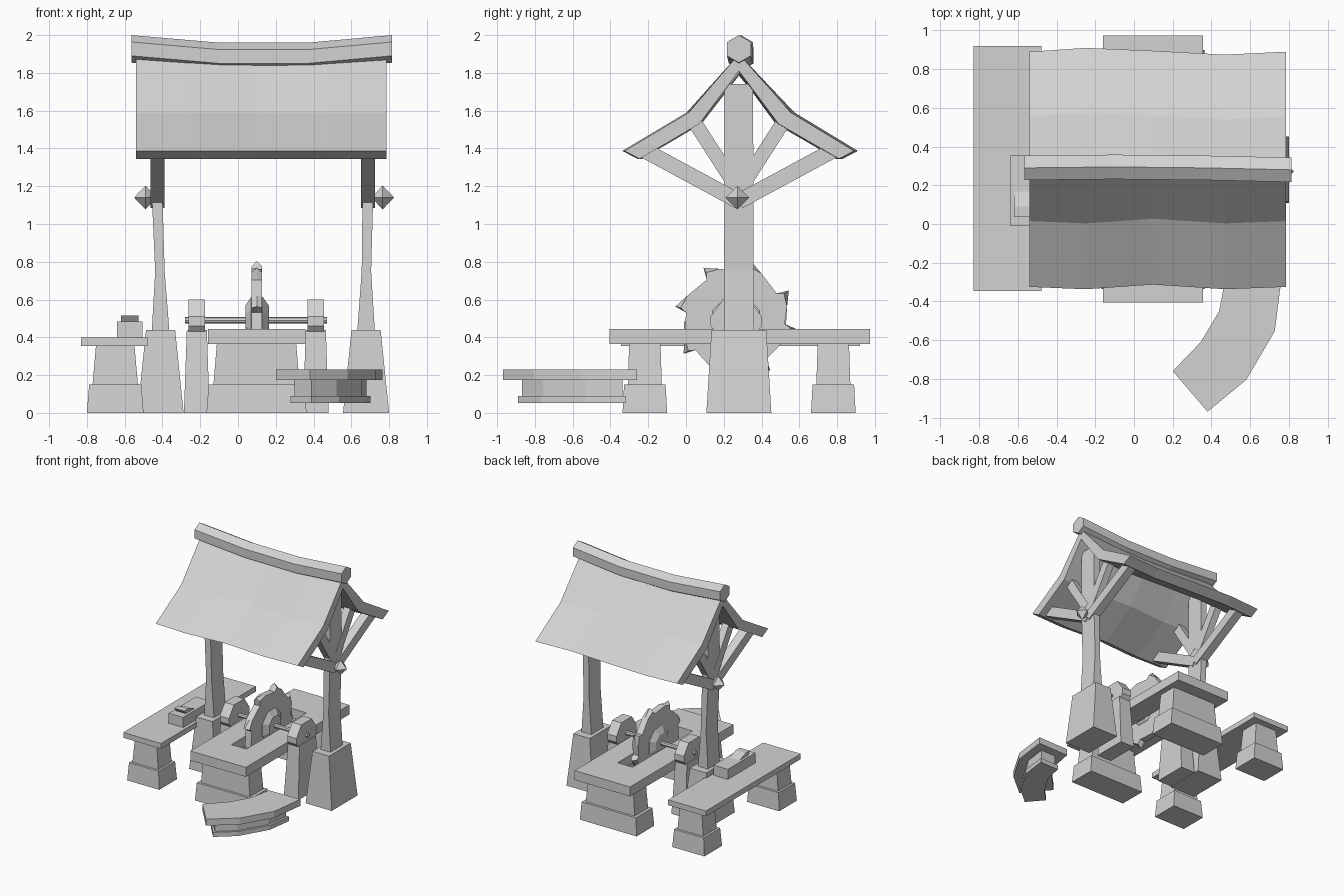
import bpy, bmesh
from math import sin, cos, pi, radians
from mathutils import Vector

if "Cube" in bpy.data.objects:
    bpy.data.objects.remove(bpy.data.objects["Cube"], do_unlink=True)

grey = bpy.data.materials.new("plain_grey")
grey.use_nodes = True
grey.diffuse_color = (0.65, 0.65, 0.65, 1)
shader = next(n for n in grey.node_tree.nodes if n.type == 'BSDF_PRINCIPLED')
shader.inputs["Base Color"].default_value = grey.diffuse_color
shader.inputs["Roughness"].default_value = 0.8


def loft(name, rings):
    """Skin equal-length rings of points and cap both ends."""
    bm = bmesh.new()
    vs = [[bm.verts.new(p) for p in ring] for ring in rings]
    n = len(rings[0])
    for a, b in zip(vs, vs[1:]):
        for i in range(n):
            j = (i + 1) % n
            bm.faces.new((a[i], a[j], b[j], b[i]))
    bm.faces.new(vs[0])
    bm.faces.new(vs[-1])
    bmesh.ops.recalc_face_normals(bm, faces=bm.faces)
    mesh = bpy.data.meshes.new(name)
    bm.to_mesh(mesh)
    bm.free()
    mesh.materials.append(grey)
    ob = bpy.data.objects.new(name, mesh)
    bpy.context.collection.objects.link(ob)
    return ob


def tower(name, cx, cy, levels):
    """Rectangular column; levels are (z, half x, half y)."""
    corners = ((-1, -1), (1, -1), (1, 1), (-1, 1))
    return loft(name, [[(cx + sx * hx, cy + sy * hy, z) for sx, sy in corners]
                       for z, hx, hy in levels])


def box(name, x0, x1, y0, y1, z0, z1):
    hx, hy = (x1 - x0) / 2, (y1 - y0) / 2
    return tower(name, x0 + hx, y0 + hy, [(z0, hx, hy), (z1, hx, hy)])


def prism_x(name, profile, x0, x1):
    """Extrude a (y, z) profile along x."""
    return loft(name, [[(x, y, z) for y, z in profile] for x in (x0, x1)])


def circle(cy, cz, r, n, turn=0.0):
    return [(cy + r * cos(turn + 2 * pi * i / n), cz + r * sin(turn + 2 * pi * i / n))
            for i in range(n)]


def beam(name, x, hx, a, b, width):
    """Bar between two (y, z) points."""
    a, b = Vector(a), Vector(b)
    d = (b - a).normalized()
    side = Vector((-d.y, d.x)) * width / 2
    return prism_x(name, [a - side, b - side, b + side, a + side], x - hx, x + hx)


MID = 0.28  # y of the ridge and posts

# Roof: bent slab with a wavy eave and a sagging ridge
roof_outer = [(-0.325, 1.387), (0.015, 1.59), (MID, 1.90), (0.555, 1.59), (0.89, 1.387)]
roof_inner = [(0.81, 1.345), (0.49, 1.53), (MID, 1.81), (0.07, 1.53), (-0.245, 1.345)]
rings = []
for x, front, back, sag in ((-0.54, 0, 0, 0), (-0.25, -0.012, 0.02, -0.015), (0.1, 0.012, 0.005, -0.025),
                            (0.47, -0.012, -0.015, -0.015), (0.785, 0, 0, 0)):
    rings.append([(x, y + (0 if y == MID else front if y < MID else back),
                   z + (sag if y == MID else 0)) for y, z in roof_outer + roof_inner])
loft("roof", rings)

# Ridge beam: sagging hexagonal bar
loft("ridge_beam", [[(x, y, z) for y, z in circle(MID + dy, cz, 0.073, 6, pi / 2)]
                    for x, dy, cz in ((-0.565, 0.01, 1.927), (-0.1, 0.015, 1.887),
                                      (0.37, 0.01, 1.887), (0.815, 0, 1.927))])

# Posts with bases, braces and end studs
for side, cx, top, stud in (("right", -0.41, -0.427, -0.49), ("left", 0.678, 0.687, 0.766)):
    tower(side + "_post_base", cx, MID, [(0, 0.122, 0.172), (0.44, 0.077, 0.145)])
    levels = ((0.44, 0.046, 0.08, 0), (0.75, 0.025, 0.078, 0.2),
              (1.12, 0.028, 0.077, 1), (1.74, 0.03, 0.075, 1))
    loft(side + "_post", [[(cx + (top - cx) * t + sx * hx, MID + sy * hy, z)
                           for sx, sy in ((-1, -1), (1, -1), (1, 1), (-1, 1))]
                          for z, hx, hy, t in levels])
    for s, end in ((-1, "front"), (1, "back")):
        beam(f"{side}_{end}_long_brace", top, 0.037, (MID, 1.12), (MID + s * 0.5, 1.39), 0.082)
        beam(f"{side}_{end}_short_brace", top, 0.03, (MID + s * 0.03, 1.22), (MID + s * 0.245, 1.555), 0.075)
    bm = bmesh.new()
    hub = [bm.verts.new((stud + dx, 0.272 + dy, 1.14))
           for dx, dy in ((0.06, 0), (0, 0.063), (-0.06, 0), (0, -0.063))]
    for dz in (-0.063, 0.063):
        tip = bm.verts.new((stud, 0.272, 1.14 + dz))
        for i in range(4):
            bm.faces.new((hub[i], hub[(i + 1) % 4], tip))
    bmesh.ops.recalc_face_normals(bm, faces=bm.faces)
    mesh = bpy.data.meshes.new(side + "_stud")
    bm.to_mesh(mesh)
    bm.free()
    mesh.materials.append(grey)
    bpy.context.collection.objects.link(bpy.data.objects.new(side + "_stud", mesh))

# Work table with a slot for the blade
table = box("table_top", -0.16, 0.357, -0.405, 0.975, 0.365, 0.445)
slot = box("slot_cutter", 0.03, 0.17, -0.13, 0.67, 0.3, 0.5)
slot.hide_render = True
slot.hide_viewport = True
cut = table.modifiers.new("slot", 'BOOLEAN')
cut.object = slot
cut.operation = 'DIFFERENCE'
cut.solver = 'EXACT'

# Side bench
box("bench_top", -0.83, -0.478, -0.345, 0.92, 0.355, 0.4)

# Stepped legs of table and bench
for name, cx, low, high, top in (("table", 0.098, 0.265, 0.228, 0.366), ("bench", -0.65, 0.15, 0.12, 0.356)):
    for end, cy in (("front", -0.218), ("back", 0.78)):
        tower(f"{name}_{end}_foot", cx, cy, [(0, low, 0.118), (0.15, low - 0.012, 0.11)])
        tower(f"{name}_{end}_leg", cx, cy, [(0.15, high, 0.09), (top, high - 0.018, 0.083)])

# Hand tool on the bench
box("tool_body", -0.64, -0.505, -0.01, 0.355, 0.4, 0.485)
prism_x("tool_wedge", [(0.035, 0.515), (0.09, 0.515), (0.18, 0.48), (0.07, 0.47)], -0.62, -0.527)

# Bearing stands and axle
AX_Y, AX_Z = 0.265, 0.49
for side, cx in (("right", -0.218), ("left", 0.412)):
    tower(side + "_bearing_stand", cx, AX_Y, [(0, 0.068, 0.145), (0.44, 0.053, 0.11)])
    half = [(0.11, 0.43), (0.135, 0.46), (0.135, 0.51), (0.07, 0.6)]
    outline = [(AX_Y + y, z) for y, z in half] + [(AX_Y - y, z) for y, z in reversed(half)]
    prism_x(side + "_bearing_head", outline, cx - 0.043, cx + 0.043)
prism_x("axle", circle(AX_Y, AX_Z, 0.018, 8), -0.28, 0.472)

# Blade: eight hooked teeth with a sharpened rim, and a bevelled hub
def blade_ring(x, tip):
    ring = []
    for k in range(8):
        a = 29 + 46 * k if k < 7 else 352
        for da, r in ((-36, 0.262), (-14, 0.285), (0, tip), (4, 0.262)):
            t = radians(a + da)
            ring.append((x, AX_Y - 0.005 + r * cos(t), AX_Z + r * sin(t)))
    return ring


loft("blade", [blade_ring(0.072, 0.295), blade_ring(0.1, 0.325), blade_ring(0.128, 0.295)])
loft("blade_hub", [[(x, y, z) for y, z in circle(AX_Y, AX_Z, r, 8, pi / 8)]
                   for x, r in ((0.04, 0.085), (0.07, 0.135), (0.13, 0.135), (0.163, 0.085))])

# Curved low bench: three stacked layers along one bent path
path = [((0.475, -0.265), (0.765, -0.26)), ((0.44, -0.45), (0.727, -0.555)),
        ((0.345, -0.61), (0.58, -0.805)), ((0.2, -0.76), (0.38, -0.97))]


def curved_layer(name, z0, z1, width, trim):
    spans = [(Vector(a), Vector(b)) for a, b in path]
    mids = [(a + b) / 2 for a, b in spans]
    halves = [(b - a) / 2 * width for a, b in spans]
    mids[0] += (mids[1] - mids[0]).normalized() * trim
    mids[-1] += (mids[-2] - mids[-1]).normalized() * trim
    loft(name, [[(*(m - h), z0), (*(m + h), z0), (*(m + h), z1), (*(m - h), z1)]
                for m, h in zip(mids, halves)])


curved_layer("curved_bench_top", 0.175, 0.23, 1.0, 0.0)
curved_layer("curved_bench_body", 0.09, 0.175, 0.5, 0.075)
curved_layer("curved_bench_foot", 0.052, 0.09, 0.62, 0.06)
